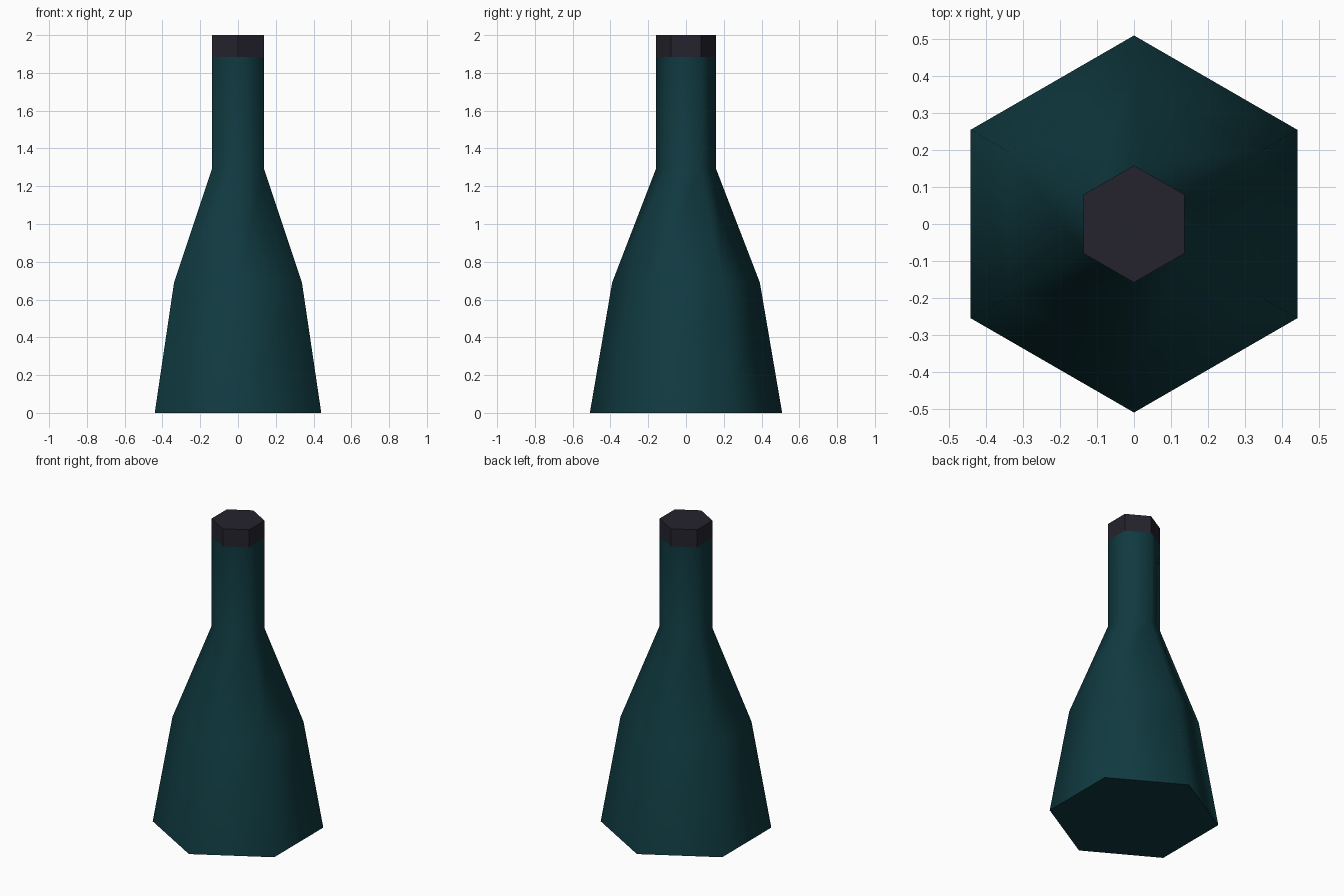
import bpy, bmesh, math

if "Cube" in bpy.data.objects:
    bpy.data.objects.remove(bpy.data.objects["Cube"])

SIDES = 6


def material(name, rgb):
    m = bpy.data.materials.new(name)
    m.diffuse_color = (*rgb, 1)
    m.use_nodes = True
    m.node_tree.nodes["Principled BSDF"].inputs["Base Color"].default_value = m.diffuse_color
    return m


def lathe(name, profile, mat, smooth, cap_bottom=False, cap_top=False):
    """Six-sided solid from (radius, z) rings, with corners on the y axis."""
    bm = bmesh.new()
    rings = []
    for r, z in profile:
        angles = [math.radians(30 + 60 * i) for i in range(SIDES)]
        rings.append([bm.verts.new((r * math.cos(a), r * math.sin(a), z)) for a in angles])
    for lo, hi in zip(rings, rings[1:]):
        for i in range(SIDES):
            j = (i + 1) % SIDES
            bm.faces.new((lo[i], lo[j], hi[j], hi[i])).smooth = smooth
    caps = []
    if cap_bottom:
        caps.append(bm.faces.new(rings[0][::-1]))
    if cap_top:
        caps.append(bm.faces.new(rings[-1]))
    for f in caps:
        f.smooth = False
        for e in f.edges:
            e.smooth = False
    mesh = bpy.data.meshes.new(name)
    bm.to_mesh(mesh)
    bm.free()
    mesh.materials.append(mat)
    ob = bpy.data.objects.new(name, mesh)
    bpy.context.collection.objects.link(ob)
    return ob


teal = material("dark teal glass", (0.005, 0.042, 0.051))
dark = material("dark grey stopper", (0.018, 0.017, 0.027))

# Bottle: flared base, sloping shoulder and straight neck
lathe("bottle_body", [(0.509, 0), (0.391, 0.69), (0.158, 1.295), (0.158, 1.885)],
      teal, True, cap_bottom=True)

# Stopper: flat-faced band and lid at the mouth
lathe("stopper", [(0.158, 1.885), (0.158, 2.0)], dark, False, cap_top=True)
